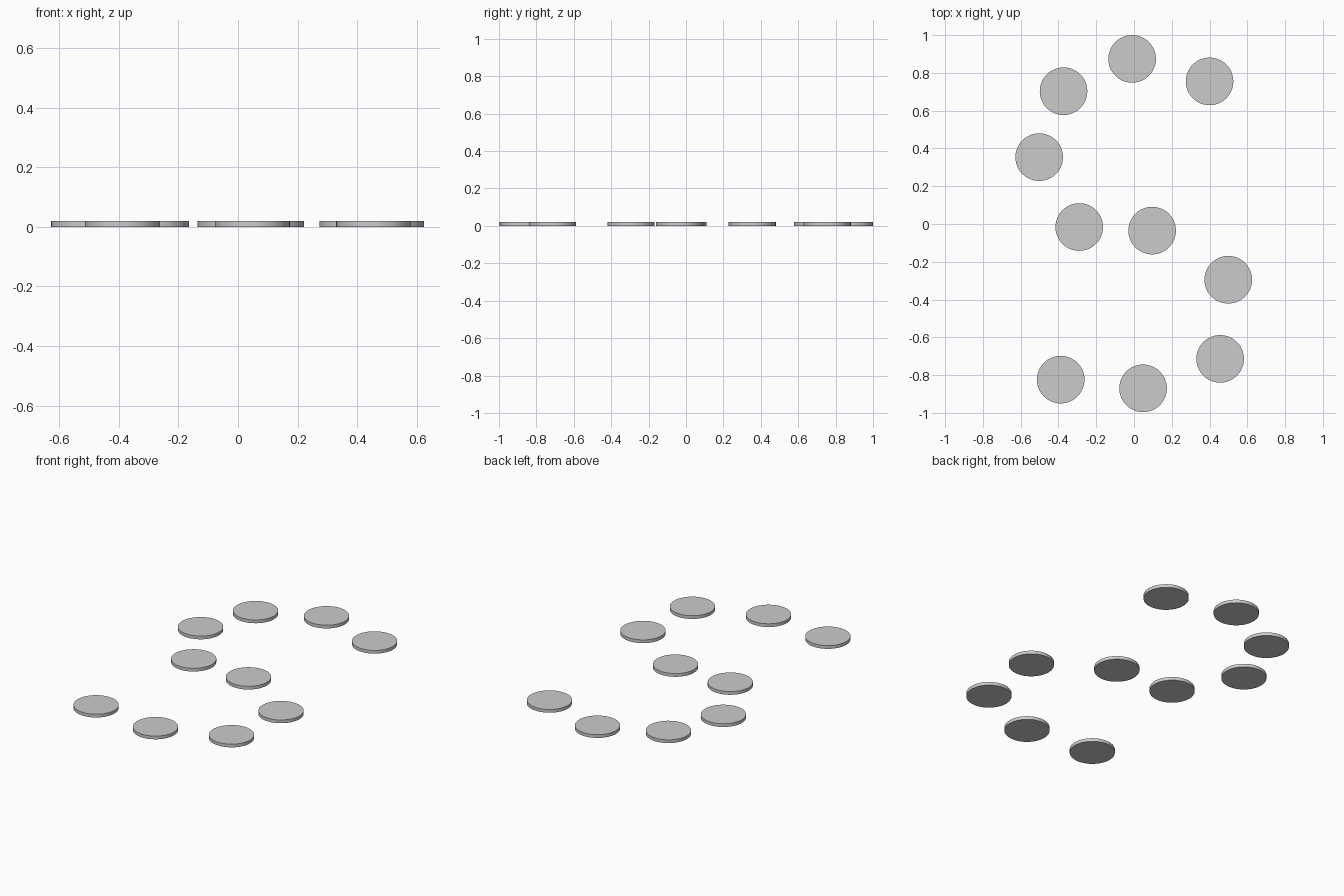
import bpy

if "Cube" in bpy.data.objects:
    bpy.data.objects.remove(bpy.data.objects["Cube"])

RADIUS, THICKNESS = 0.126, 0.02

# Disc centres, following the S-shaped trail from back right to front left
CENTRES = [
    (0.40, 0.755), (-0.01, 0.874), (-0.373, 0.703), (-0.502, 0.354),
    (-0.29, -0.016), (0.096, -0.035), (0.499, -0.295), (0.456, -0.714),
    (0.048, -0.870), (-0.388, -0.824),
]


def flat_disc(name, x, y):
    bpy.ops.mesh.primitive_cylinder_add(
        vertices=48, radius=RADIUS, depth=THICKNESS,
        location=(x, y, THICKNESS / 2))
    bpy.context.object.name = name
    bpy.ops.object.shade_smooth_by_angle()


# Stepping discs
for i, (x, y) in enumerate(CENTRES, 1):
    flat_disc(f"stepping_disc_{i:02d}", x, y)
